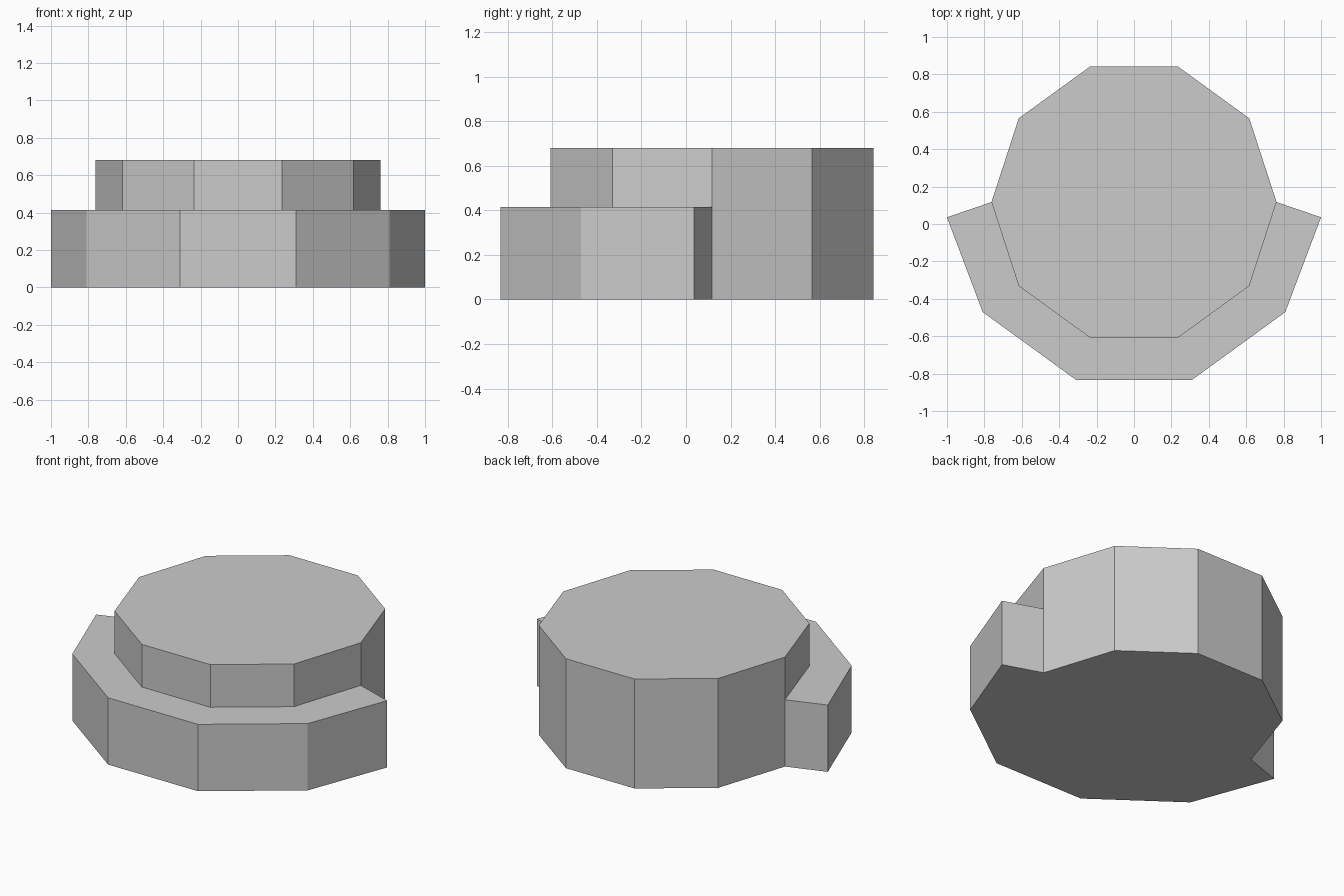
import bpy, bmesh, math

if "Cube" in bpy.data.objects:
    bpy.data.objects.remove(bpy.data.objects["Cube"])

SIDES, CY = 10, 0.117
R_DRUM, R_STEP = 0.762, 1.0
H_DRUM, H_STEP = 0.68, 0.415


def ring_point(radius, i):
    a = 2 * math.pi * i / SIDES
    return radius * math.cos(a), CY + radius * math.sin(a)


bm = bmesh.new()


def row(points, z):
    return [bm.verts.new((x, y, z)) for x, y in points]


def strip(lower, upper):
    for i in range(len(lower) - 1):
        bm.faces.new((lower[i], lower[i + 1], upper[i + 1], upper[i]))


# Ten-sided drum outline, and the larger half outline of the front step
inner = [ring_point(R_DRUM, i) for i in range(SIDES)]
outer = [ring_point(R_STEP, i) for i in range(5, 11)]
outer[0], outer[-1] = (-1.0, 0.036), (1.0, 0.036)

top = row(inner, H_DRUM)
back_base = row(inner[:6], 0)
ledge_in = row(inner[5:] + inner[:1], H_STEP)
ledge_out = row(outer, H_STEP)
step_base = row(outer, 0)

# Drum top and walls, with back walls reaching the floor
bm.faces.new(top)
strip(back_base, top[:6])
strip(ledge_in, top[5:] + top[:1])

# Step ledge, outer walls and slanted ends
strip(ledge_out, ledge_in)
strip(step_base, ledge_out)
bm.faces.new((back_base[5], step_base[0], ledge_out[0], ledge_in[0]))
bm.faces.new((step_base[-1], back_base[0], ledge_in[-1], ledge_out[-1]))

# Flat underside
bm.faces.new(list(reversed(back_base + step_base)))

# Join the ledge corners into the back wall edges
for face in list(bm.faces):
    for base, mid, upper in ((back_base[0], ledge_in[-1], top[0]),
                             (back_base[5], ledge_in[0], top[5])):
        vs = list(face.verts)
        if base in vs and upper in vs:
            i, j = vs.index(base), vs.index(upper)
            vs.insert(max(i, j) if abs(i - j) == 1 else len(vs), mid)
            bm.faces.remove(face)
            face = bm.faces.new(vs)

bmesh.ops.recalc_face_normals(bm, faces=bm.faces[:])
mesh = bpy.data.meshes.new("stepped_pedestal")
bm.to_mesh(mesh)
bm.free()
bpy.context.collection.objects.link(bpy.data.objects.new("stepped_pedestal", mesh))
